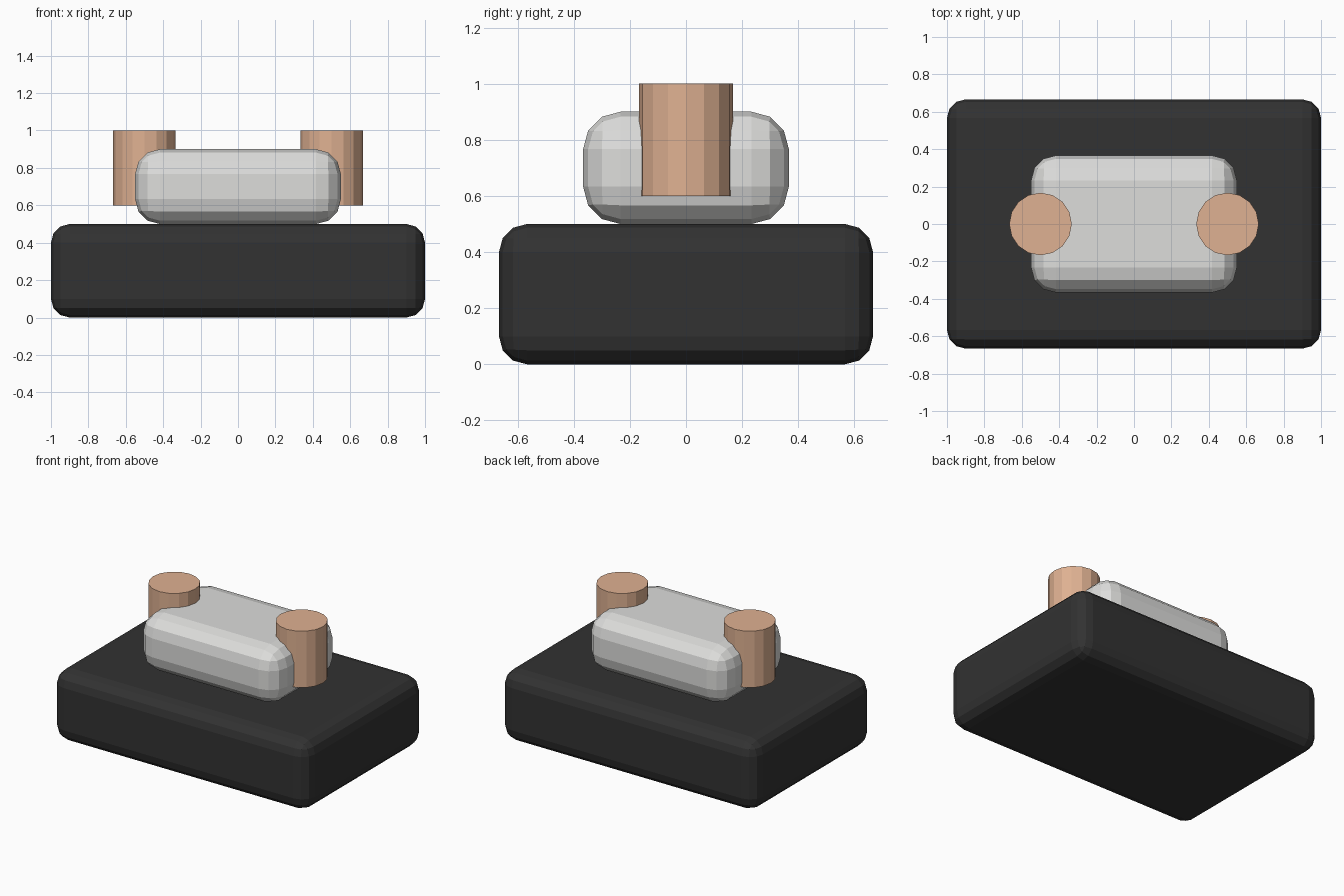
import bpy
import bmesh

if "Cube" in bpy.data.objects:
    bpy.data.objects.remove(bpy.data.objects["Cube"])


def lin(c):
    """sRGB byte to linear value."""
    c /= 255
    return c / 12.92 if c <= 0.04045 else ((c + 0.055) / 1.055) ** 2.4


def material(name, r, g, b):
    m = bpy.data.materials.new(name)
    m.diffuse_color = (lin(r), lin(g), lin(b), 1)
    m.use_nodes = True
    m.node_tree.nodes["Principled BSDF"].inputs["Base Color"].default_value = m.diffuse_color
    return m


charcoal = material("charcoal", 50, 50, 50)
light_grey = material("light_grey", 221, 221, 219)
tan = material("tan", 223, 177, 146)


def make_object(name, bm, mat, location):
    mesh = bpy.data.meshes.new(name)
    bm.to_mesh(mesh)
    bm.free()
    mesh.materials.append(mat)
    obj = bpy.data.objects.new(name, mesh)
    obj.location = location
    bpy.context.collection.objects.link(obj)
    return obj


def rounded_box(name, size, z, radius, mat):
    bm = bmesh.new()
    bmesh.ops.create_cube(bm, size=1)
    bmesh.ops.scale(bm, vec=size, verts=bm.verts)
    obj = make_object(name, bm, mat, (0, 0, z))
    bevel = obj.modifiers.new("rounded_edges", 'BEVEL')
    bevel.width = radius
    bevel.segments = 3
    return obj


# Heavy base block and the rounded body resting on it
rounded_box("base_block", (2, 1.333, 0.5), 0.25, 0.1, charcoal)
rounded_box("body", (1.1, 0.733, 0.4), 0.7, 0.133, light_grey)

# Upright posts sunk into both ends of the body
for side, x in (("left", -0.5), ("right", 0.5)):
    bm = bmesh.new()
    bmesh.ops.create_cone(bm, cap_ends=True, segments=16,
                          radius1=0.167, radius2=0.167, depth=0.4)
    make_object(side + "_post", bm, tan, (x, 0, 0.8))
